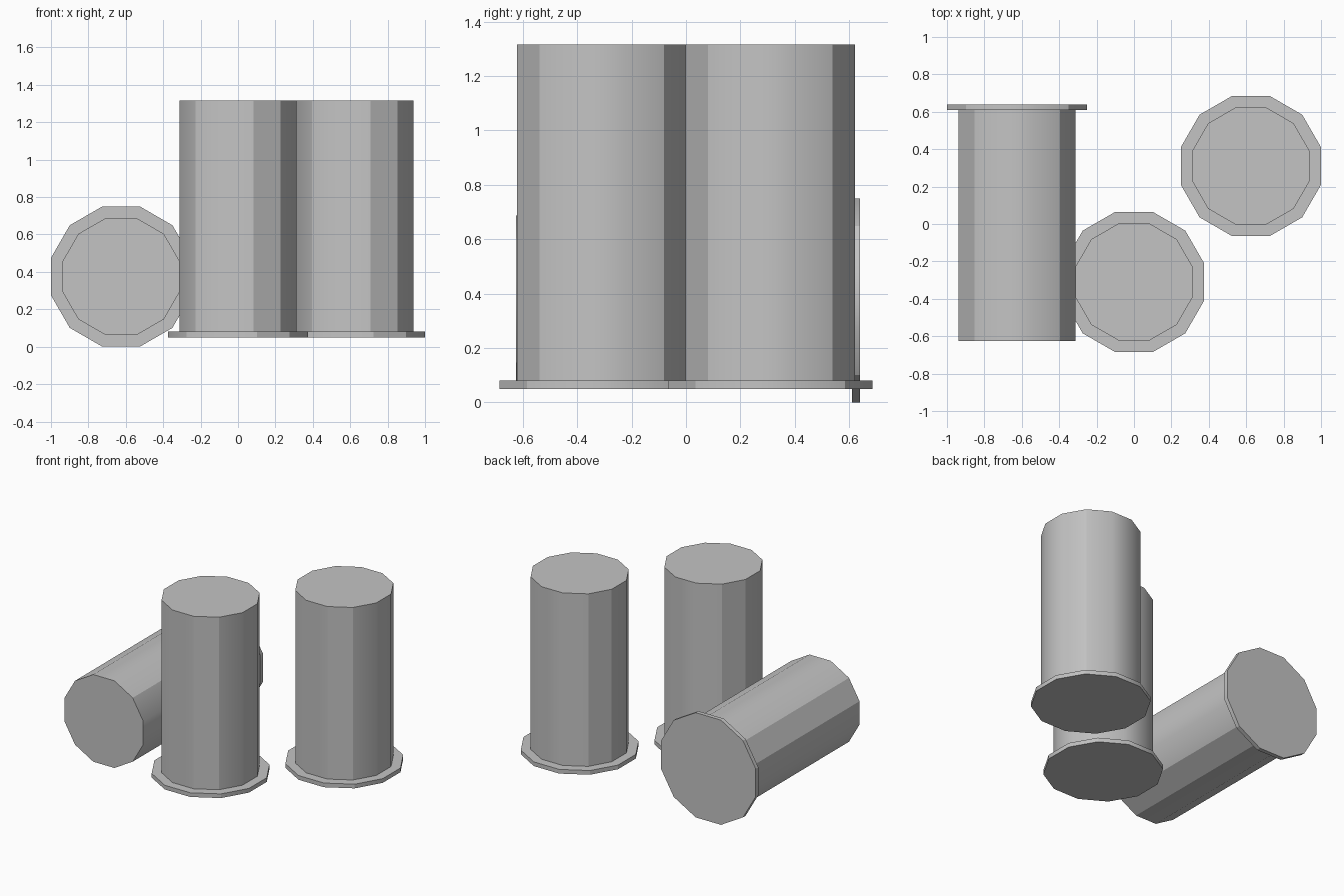
import bpy, bmesh, math
from mathutils import Matrix

cube = bpy.data.objects.get("Cube")
if cube:
    bpy.data.objects.remove(cube, do_unlink=True)

SIDES = 12
BODY_R, RIM_R = 0.323, 0.388
RIM_H, TOTAL_H = 0.03, 1.265
# Vertical creases of the body, in degrees around the axis
CREASES = {45, 135, 165, 225, 285, 315}

grey = bpy.data.materials.new("Plain grey")
grey.use_nodes = True
COLOUR = (0.55, 0.55, 0.55, 1)
grey.diffuse_color = COLOUR
grey.node_tree.nodes["Principled BSDF"].inputs["Base Color"].default_value = COLOUR


def casing(name, matrix):
    """Twelve-sided capped cylinder standing on a thin wider rim."""
    bm = bmesh.new()
    profile = [(RIM_R, 0), (RIM_R, RIM_H), (BODY_R, RIM_H), (BODY_R, TOTAL_H)]
    angles = [15 + 360 / SIDES * i for i in range(SIDES)]
    rings = [[bm.verts.new((r * math.cos(math.radians(a)),
                            r * math.sin(math.radians(a)), z)) for a in angles]
             for r, z in profile]
    # Closed ends and walls
    bm.faces.new(rings[0][::-1])
    bm.faces.new(rings[-1])
    for low, high in zip(rings, rings[1:]):
        for i in range(SIDES):
            j = (i + 1) % SIDES
            bm.faces.new((low[i], low[j], high[j], high[i]))
    # Smooth walls, sharp ring edges and a few sharp vertical creases
    for face in bm.faces:
        face.smooth = True
    for edge in bm.edges:
        a, b = edge.verts
        angle = round(math.degrees(math.atan2(a.co.y, a.co.x))) % 360
        upright = abs(a.co.z - b.co.z) > 0.001
        edge.smooth = upright and angle not in CREASES
    mesh = bpy.data.meshes.new(name)
    bm.to_mesh(mesh)
    bm.free()
    mesh.materials.append(grey)
    obj = bpy.data.objects.new(name, mesh)
    obj.matrix_world = matrix
    bpy.context.collection.objects.link(obj)


# Two upright casings and one lying with its rim to the back
casing("front_casing", Matrix.Translation((0, -0.31, 0.05)))
casing("left_casing", Matrix.Translation((0.625, 0.31, 0.05)))
casing("lying_casing", Matrix.Translation((-0.625, 0.64, 0.375))
       @ Matrix.Rotation(math.radians(90), 4, "X"))
